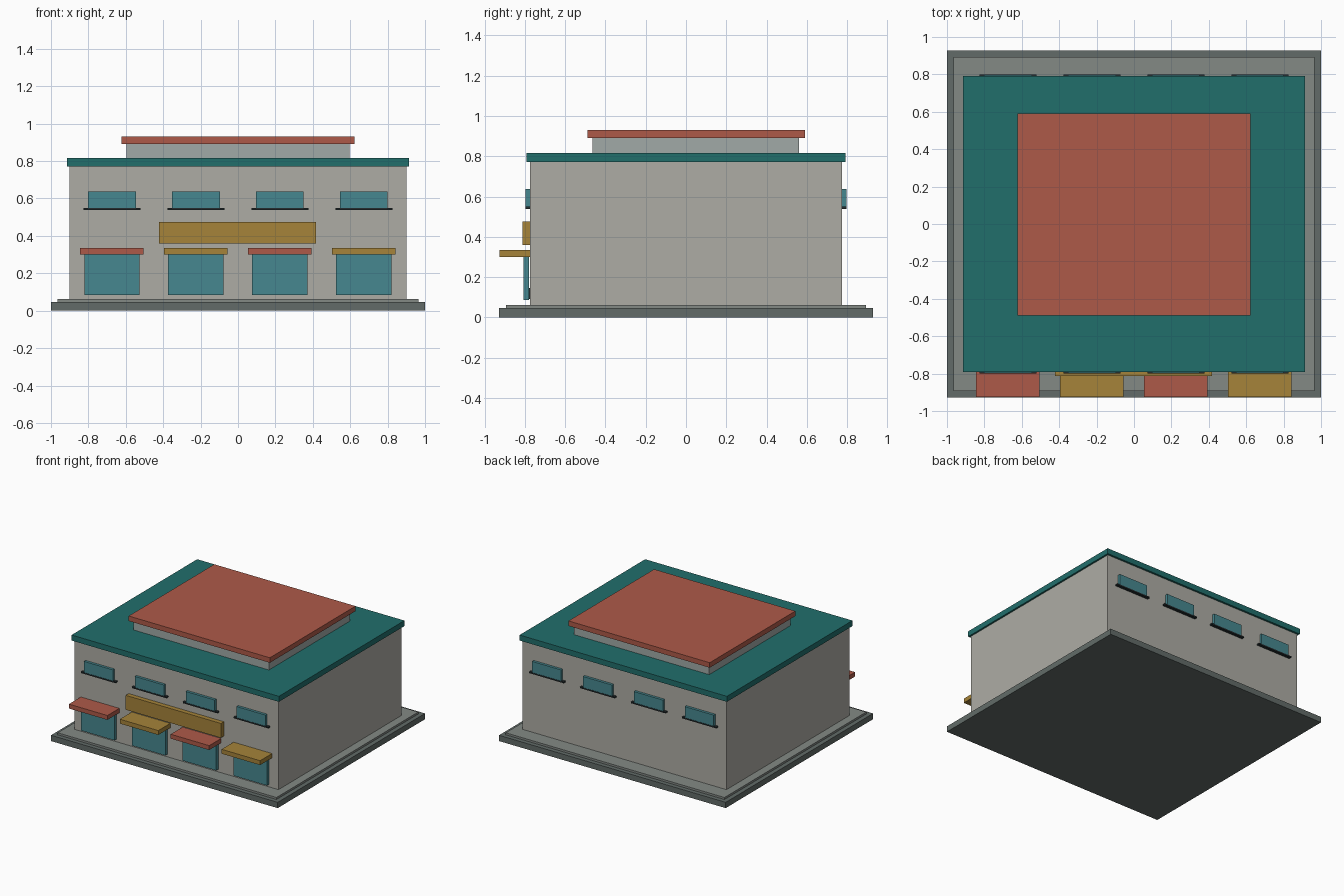
import bpy

if "Cube" in bpy.data.objects:
    bpy.data.objects.remove(bpy.data.objects["Cube"])


def material(name, r, g, b):
    m = bpy.data.materials.new(name)
    m.diffuse_color = [(c / 255) ** 2.2 for c in (r, g, b)] + [1]
    m.use_nodes = True
    m.node_tree.nodes["Principled BSDF"].inputs["Base Color"].default_value = m.diffuse_color
    return m


STONE = material("dark_stone", 98, 107, 104)
PAVING = material("paving", 130, 136, 132)
WALL = material("wall", 172, 171, 163)
TEAL = material("teal", 38, 110, 107)
LIGHT = material("light_grey", 160, 168, 166)
RED = material("red", 172, 90, 74)
GOLD = material("gold", 164, 130, 60)
GLASS = material("glass", 72, 134, 142)
DARK = material("dark_trim", 40, 48, 50)


def box(name, x, y, z, mat):
    """Box from (min, max) ranges along each axis."""
    rng = (x, y, z)
    bpy.ops.mesh.primitive_cube_add(size=1, location=[(min(r) + max(r)) / 2 for r in rng])
    ob = bpy.context.object
    ob.scale = [max(r) - min(r) for r in rng]
    bpy.ops.object.transform_apply(location=False, rotation=False, scale=True)
    ob.name = name
    ob.data.materials.append(mat)
    return ob


def span(centre, width):
    return (centre - width / 2, centre + width / 2)


# Stepped base, main block and roof tiers
box("base_slab", (-1, 1), (-0.928, 0.928), (0, 0.046), STONE)
box("paving_slab", (-0.965, 0.965), (-0.893, 0.893), (0.046, 0.062), PAVING)
box("main_walls", (-0.9, 0.9), (-0.775, 0.775), (0.062, 0.772), WALL)
box("main_roof", (-0.914, 0.914), (-0.791, 0.791), (0.772, 0.816), TEAL)
box("upper_block", (-0.597, 0.597), (-0.463, 0.56), (0.816, 0.89), LIGHT)
box("upper_roof", (-0.623, 0.623), (-0.488, 0.591), (0.89, 0.93), RED)

# Blank sign board
box("sign_board", (-0.422, 0.418), (-0.812, -0.775), (0.36, 0.475), GOLD)

# Four bays: shopfront with awning, plus upper windows front and back
for i in range(4):
    cx = -0.674 + i * 0.449
    box("shop_window", span(cx, 0.296), (-0.806, -0.78), (0.085, 0.305), GLASS)
    box("shop_plinth", span(cx, 0.28), (-0.785, -0.774), (0.09, 0.145), DARK)
    box("awning", span(cx, 0.34), (-0.925, -0.77), (0.3, 0.335), GOLD if i % 2 else RED)
    for side, s in (("front", -1), ("back", 1)):
        box(side + "_window", span(cx, 0.255), (s * 0.77, s * 0.796), (0.55, 0.638), GLASS)
        box(side + "_sill", span(cx, 0.305), (s * 0.77, s * 0.798), (0.539, 0.55), DARK)
